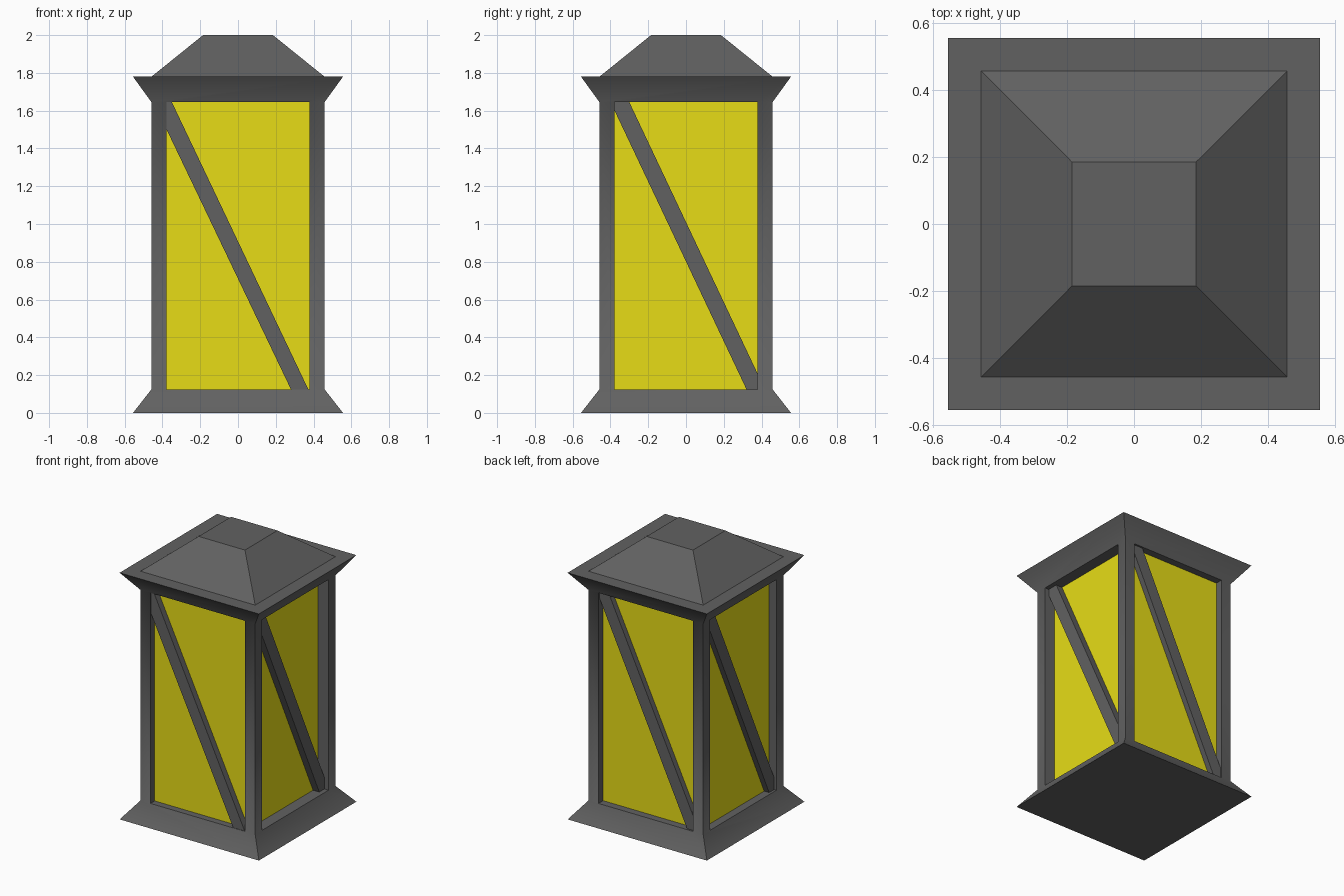
import bpy, bmesh
from math import pi, radians
from mathutils import Matrix, Vector

if "Cube" in bpy.data.objects:
    bpy.data.objects.remove(bpy.data.objects["Cube"])


def material(name, rgb):
    m = bpy.data.materials.new(name)
    m.diffuse_color = (*rgb, 1)
    m.use_nodes = True
    m.node_tree.nodes["Principled BSDF"].inputs["Base Color"].default_value = m.diffuse_color
    return m


METAL = material("dark_metal", (0.12, 0.12, 0.12))
GLOW = material("yellow_glass", (0.8, 0.72, 0.008))

LOW, HIGH, RIM, TOP = 0.125, 1.645, 1.78, 2.0
OPEN, BODY, FLARE, PEAK = 0.378, 0.458, 0.556, 0.185
# per side: distance of the glass and of the brace face from the centre
SIDES = {"front": (0.41, 0.455), "right": (0.375, 0.425),
         "back": (0.405, 0.445), "left": (0.40, 0.44)}


def finish(bm, name, mat):
    bmesh.ops.remove_doubles(bm, verts=bm.verts, dist=1e-5)
    bmesh.ops.recalc_face_normals(bm, faces=bm.faces)
    mesh = bpy.data.meshes.new(name)
    bm.to_mesh(mesh)
    bm.free()
    mesh.materials.append(mat)
    obj = bpy.data.objects.new(name, mesh)
    bpy.context.collection.objects.link(obj)
    return obj


def poly(bm, points, turn=0):
    """Face drawn on the front side, turned about z."""
    rot = Matrix.Rotation(turn, 3, "Z")
    return bm.faces.new([bm.verts.new(rot @ Vector(p)) for p in points])


# frame: flared base, corner posts, window reveals, flared rim and hipped roof
bm = bmesh.new()
for i, (glass, _) in enumerate(SIDES.values()):
    turn = i * pi / 2
    for z_out, z_in in ((0, LOW), (RIM, HIGH)):
        poly(bm, [(-FLARE, -FLARE, z_out), (FLARE, -FLARE, z_out)]
             + [(x, -BODY, z_in) for x in (BODY, OPEN, -OPEN, -BODY)], turn)
        poly(bm, [(-OPEN, -BODY, z_in), (OPEN, -BODY, z_in),
                  (OPEN, -glass, z_in), (-OPEN, -glass, z_in)], turn)
    for s in (-1, 1):
        o, b = s * OPEN, s * BODY
        poly(bm, [(o, -BODY, LOW), (b, -BODY, LOW), (b, -BODY, HIGH), (o, -BODY, HIGH)], turn)
        poly(bm, [(o, -BODY, LOW), (o, -glass, LOW), (o, -glass, HIGH), (o, -BODY, HIGH)], turn)
    for (r0, z0), (r1, z1) in (((FLARE, RIM), (BODY, RIM)), ((BODY, RIM), (PEAK, TOP))):
        poly(bm, [(-r0, -r0, z0), (r0, -r0, z0), (r1, -r1, z1), (-r1, -r1, z1)], turn)
for r, z in ((FLARE, 0), (PEAK, TOP)):
    poly(bm, [(-r, -r, z), (r, -r, z), (r, r, z), (-r, r, z)])
frame = finish(bm, "lantern_frame", METAL)
bpy.context.view_layer.objects.active = frame
frame.select_set(True)
bpy.ops.object.shade_smooth_by_angle(angle=radians(38.5))

# diagonal brace outlines, trimmed to the window opening
front_brace = [(-OPEN, 1.5), (-OPEN, HIGH), (-0.35, HIGH), (0.372, LOW), (0.28, LOW)]
other_brace = [(-OPEN, 1.6), (-OPEN, HIGH), (-0.30, HIGH),
               (OPEN, 0.21), (OPEN, LOW), (0.32, LOW)]

# glass pane and brace on every side
for i, (side, (glass, face)) in enumerate(SIDES.items()):
    turn = i * pi / 2
    bm = bmesh.new()
    poly(bm, [(-OPEN, -glass, LOW), (OPEN, -glass, LOW),
              (OPEN, -glass, HIGH), (-OPEN, -glass, HIGH)], turn)
    pane = finish(bm, f"{side}_glass", GLOW)

    bm = bmesh.new()
    outline = front_brace if side == "front" else other_brace
    front = poly(bm, [(x, -face, z) for x, z in outline])
    ext = bmesh.ops.extrude_face_region(bm, geom=[front], use_keep_orig=True)
    moved = [g for g in ext["geom"] if isinstance(g, bmesh.types.BMVert)]
    bmesh.ops.translate(bm, verts=moved, vec=Vector((0, face - glass, 0)))
    bm.transform(Matrix.Rotation(turn, 4, "Z"))
    finish(bm, f"{side}_brace", METAL)
